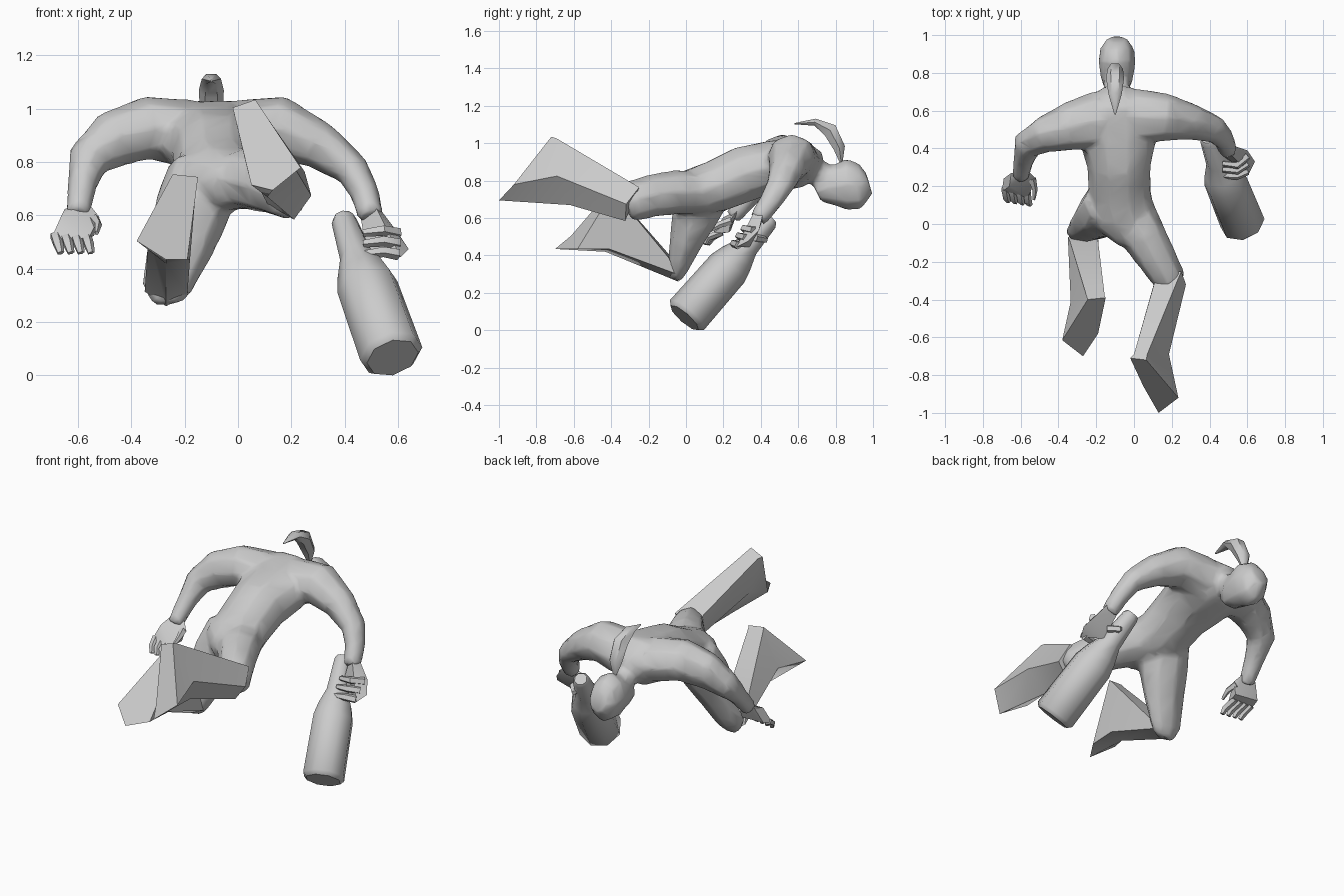
import bpy, bmesh, math
from mathutils import Vector

if "Cube" in bpy.data.objects:
    bpy.data.objects.remove(bpy.data.objects["Cube"])

X, Y, Z = Vector((1, 0, 0)), Vector((0, 1, 0)), Vector((0, 0, 1))


def finish(name, bm, angle=50):
    bmesh.ops.recalc_face_normals(bm, faces=bm.faces)
    me = bpy.data.meshes.new(name)
    bm.to_mesh(me)
    bm.free()
    ob = bpy.data.objects.new(name, me)
    bpy.context.collection.objects.link(ob)
    smooth(ob, angle)
    return ob


def smooth(ob, angle):
    bpy.ops.object.select_all(action='DESELECT')
    bpy.context.view_layer.objects.active = ob
    ob.select_set(True)
    bpy.ops.object.shade_smooth_by_angle(angle=math.radians(angle))


def skin(name, rings, angle=50):
    """Bridge rings of equal length and cap both ends."""
    bm = bmesh.new()
    rings = [[bm.verts.new(p) for p in r] for r in rings]
    n = len(rings[0])
    for a, b in zip(rings, rings[1:]):
        for k in range(n):
            bm.faces.new((a[k], a[(k + 1) % n], b[(k + 1) % n], b[k]))
    bm.faces.new(rings[0])
    bm.faces.new(rings[-1])
    return finish(name, bm, angle)


def loft(name, secs, ref=X, n=8, angle=50):
    """Tube through sections (x, y, z, half width along ref, half height)."""
    pts = [Vector(s[:3]) for s in secs]
    rings = []
    for i, s in enumerate(secs):
        t = (pts[min(i + 1, len(pts) - 1)] - pts[max(i - 1, 0)]).normalized()
        u = (ref - t * ref.dot(t)).normalized()
        v = t.cross(u)
        rings.append([pts[i] + u * s[3] * math.cos(a) + v * s[4] * math.sin(a)
                      for a in (2 * math.pi * k / n for k in range(n))])
    return skin(name, rings, angle)


def hull(name, pts, angle=40):
    bm = bmesh.new()
    for p in pts:
        bm.verts.new(p)
    res = bmesh.ops.convex_hull(bm, input=bm.verts)
    junk = [g for g in set(res["geom_interior"] + res["geom_unused"]) if isinstance(g, bmesh.types.BMVert)]
    if junk:
        bmesh.ops.delete(bm, geom=junk, context='VERTS')
    return finish(name, bm, angle)


def fuse(name, parts, voxel, ratio, angle=60):
    """Melt overlapping parts into one low-poly skin."""
    bpy.ops.object.select_all(action='DESELECT')
    for p in parts:
        p.select_set(True)
    ob = bpy.context.view_layer.objects.active = parts[0]
    bpy.ops.object.join()
    ob.name = name
    m = ob.modifiers.new("remesh", 'REMESH')
    m.mode, m.voxel_size = 'VOXEL', voxel
    m = ob.modifiers.new("relax", 'SMOOTH')
    m.factor, m.iterations = .5, 2
    ob.modifiers.new("reduce", 'DECIMATE').ratio = ratio
    me = bpy.data.meshes.new_from_object(ob.evaluated_get(bpy.context.evaluated_depsgraph_get()))
    ob.modifiers.clear()
    ob.data = me
    smooth(ob, angle)


# Body: torso lying forward with the back upward, neck, head, arms and thighs
torso = loft("torso", [(-.09, .72, .885, .08, .07), (-.09, .62, .905, .21, .14),
                       (-.085, .46, .88, .21, .145), (-.08, .31, .84, .17, .155),
                       (-.075, .16, .775, .165, .145), (-.055, .04, .745, .17, .13),
                       (.0, -.07, .725, .10, .10)], n=10)
neck = loft("neck", [(-.09, .62, .90, .09, .08), (-.09, .70, .85, .07, .07), (-.09, .80, .80, .075, .08)])
head = loft("head", [(-.09, .70, .74, .06, .055), (-.09, .76, .77, .085, .10),
                     (-.09, .86, .785, .10, .14), (-.09, .93, .775, .09, .125),
                     (-.09, .98, .79, .055, .06)])
left_arm = loft("left_arm", [(-.18, .55, .91, .16, .13), (-.34, .515, .935, .13, .12),
                             (-.47, .475, .89, .10, .11), (-.565, .42, .81, .08, .08),
                             (-.585, .33, .71, .055, .055), (-.60, .25, .61, .045, .045)], ref=Y)
right_arm = loft("right_arm", [(.0, .57, .91, .15, .13), (.16, .565, .935, .13, .12),
                               (.31, .54, .865, .095, .09), (.43, .50, .775, .075, .065),
                               (.475, .45, .69, .06, .055), (.50, .385, .60, .05, .05)], ref=Y)
right_thigh = loft("right_thigh", [(-.03, .12, .74, .12, .11), (.04, -.05, .745, .125, .12),
                                   (.12, -.18, .725, .105, .115), (.185, -.29, .695, .09, .11),
                                   (.19, -.325, .68, .07, .09)])
left_thigh = loft("left_thigh", [(-.13, .12, .77, .135, .135), (-.17, .05, .63, .145, .13),
                                 (-.22, .0, .48, .125, .09), (-.27, -.045, .33, .095, .055),
                                 (-.265, -.055, .275, .055, .03)])
fuse("body", [torso, neck, head, left_arm, right_arm, right_thigh, left_thigh], .016, .1)

# Crescent topknot
loft("topknot", [(-.10, .83, .90, .012, .008), (-.10, .82, .98, .042, .036),
                 (-.10, .77, 1.075, .047, .045), (-.10, .69, 1.118, .036, .022),
                 (-.10, .58, 1.11, .004, .004)], n=6)

# Flared shins, pinched in the middle and cut off at a slant
skin("right_shin", [
    [(.12, -.27, .74), (.25, -.25, .77), (.275, -.32, .68), (.21, -.325, .59), (.11, -.30, .65)],
    [(.00, -.69, 1.00), (.07, -.69, 1.03), (.185, -.69, .83), (.11, -.62, .675), (.03, -.66, .80)],
    [(-.02, -.71, 1.01), (.065, -.72, 1.04), (.235, -.92, .785), (.13, -1.0, .70), (.05, -.86, .72)]], 60)
skin("left_shin", [
    [(-.34, -.09, .41), (-.19, -.09, .39), (-.19, -.06, .31), (-.27, -.04, .265), (-.35, -.07, .32)],
    [(-.25, -.385, .74), (-.155, -.38, .74), (-.18, -.41, .44), (-.27, -.43, .425), (-.335, -.41, .53)],
    [(-.245, -.40, .76), (-.15, -.39, .75), (-.19, -.58, .44), (-.27, -.70, .44), (-.38, -.615, .51)]], 60)

# Hanging hand: palm, curled fingers and thumb
hull("left_palm", [(-.65, .27, .63), (-.56, .28, .65), (-.52, .24, .60), (-.69, .24, .54),
                   (-.54, .23, .53), (-.70, .17, .52), (-.56, .14, .52), (-.66, .20, .61)])
for i in range(4):
    x = -.685 + .038 * i
    loft(f"left_finger_{i + 1}", [(x, .19, .53, .022, .02), (x + .01, .14 - .008 * i, .50, .021, .018),
                                  (x + .02, .12 - .006 * i, .465, .014, .012)], n=5)
loft("left_thumb", [(-.54, .24, .59, .022, .022), (-.525, .18, .57, .015, .018),
                    (-.53, .13, .54, .008, .01)], n=5)

# Hand wrapped around the neck of the bottle
hull("right_palm", [(.46, .41, .60), (.54, .41, .62), (.52, .36, .63), (.60, .39, .54),
                    (.64, .33, .48), (.61, .27, .45), (.50, .34, .45), (.47, .36, .54)])
for i in range(3):
    d = .04 * i
    loft(f"right_finger_{i + 1}", [(.60, .36 - d, .54 - d, .023, .022), (.545, .31 - d * .7, .55 - d, .022, .02),
                                   (.47, .32 - d * .8, .54 - d, .015, .015)], ref=Vector((0, .7, .7)), n=5)
loft("right_thumb", [(.50, .37, .50, .022, .022), (.46, .42, .49, .02, .02), (.41, .40, .52, .012, .012)],
     ref=Z, n=5)

# Bottle, laid out along its axis from base to mouth
base, mouth = Vector((.58, -.008, .072)), Vector((.392, .455, .60))
loft("bottle", [(*base.lerp(mouth, f), r, r) for f, r in
                ((0, .10), (.03, .121), (.50, .116), (.60, .097), (.72, .064), (.97, .048), (1, .036))], angle=45)

# Rest the lowest point on the ground
low = min(v.co.z for o in bpy.data.objects for v in o.data.vertices)
for o in bpy.data.objects:
    o.location.z -= low
